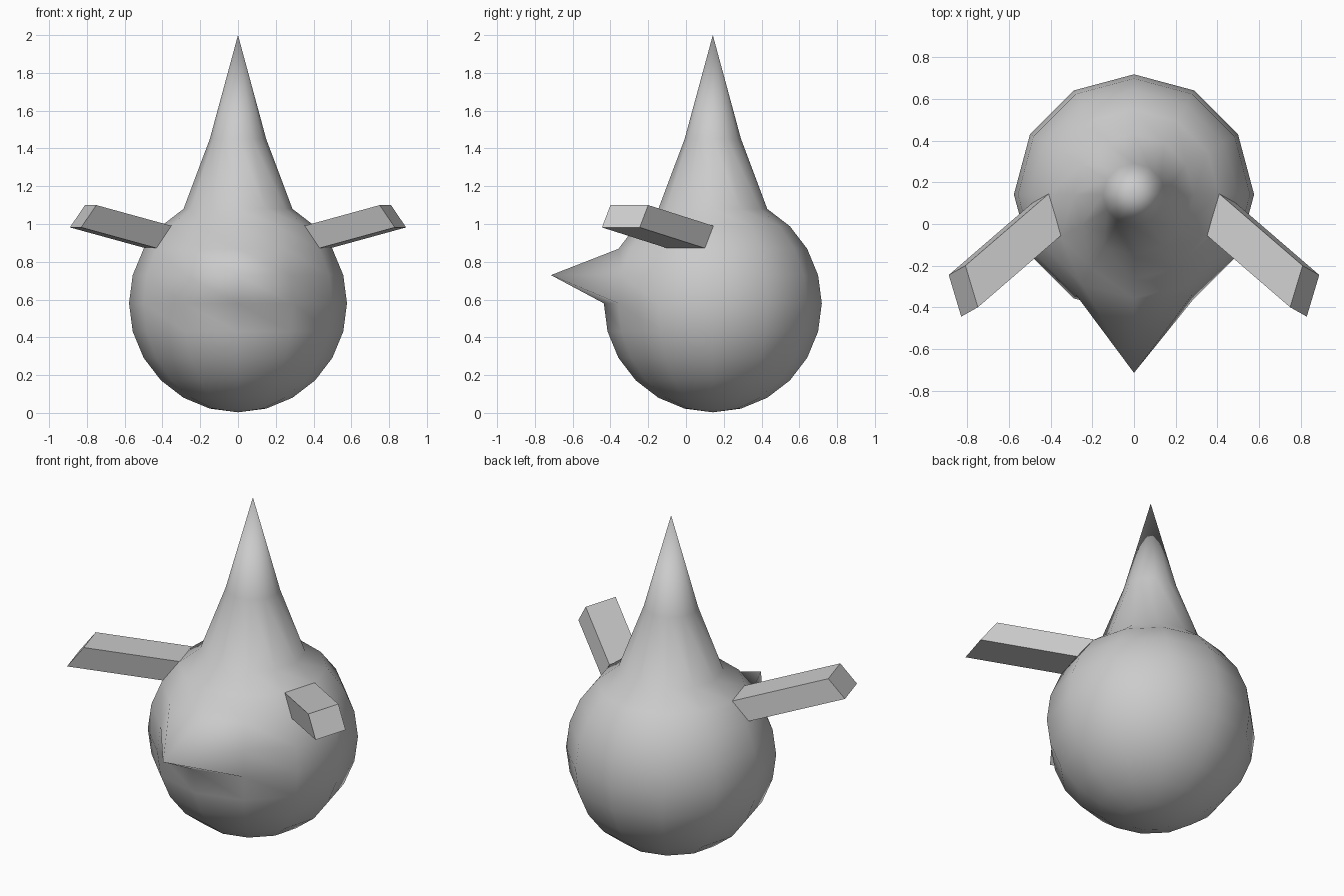
import bpy, bmesh
from mathutils import Vector

if "Cube" in bpy.data.objects:
    bpy.data.objects.remove(bpy.data.objects["Cube"])

CENTRE = Vector((0, 0.142, 0.58))
R = 0.577


def add_object(name, bm, smooth):
    bmesh.ops.recalc_face_normals(bm, faces=bm.faces[:])
    for f in bm.faces:
        f.smooth = smooth
    me = bpy.data.meshes.new(name)
    bm.to_mesh(me)
    bm.free()
    ob = bpy.data.objects.new(name, me)
    bpy.context.collection.objects.link(ob)
    return ob


# Round body: low-poly sphere whose top is drawn up and front is pinched out
bm = bmesh.new()
bmesh.ops.create_uvsphere(bm, u_segments=12, v_segments=12, radius=R)
top = max(bm.verts, key=lambda v: v.co.z)
upper_ring = [e.other_vert(top) for e in top.link_edges]
nose = min(bm.verts, key=lambda v: (v.co - Vector((0, -0.557, 0.149))).length)
for v in bm.verts:
    v.co += CENTRE
top.co.z = 2.0              # pointed crown
for v in upper_ring:        # crown flank
    v.co.z = 1.45
nose.co.y = -0.715          # beak
add_object("body", bm, True)

# Arms: slanted boxes spanned by three edge vectors, mirrored to both sides
corner = Vector((0.35, -0.055, 0.99))
length = Vector((0.40, -0.345, 0.11))
width = Vector((0.06, 0.20, 0.0))
depth = Vector((0.08, -0.045, -0.118))
bm = bmesh.new()
bmesh.ops.create_cube(bm, size=1)
for v in bm.verts:
    t = v.co + Vector((0.5, 0.5, 0.5))
    v.co = corner + length * t.x + width * t.y + depth * t.z
arms = add_object("arms", bm, False)
arms.modifiers.new("mirror", 'MIRROR').use_axis = (True, False, False)
